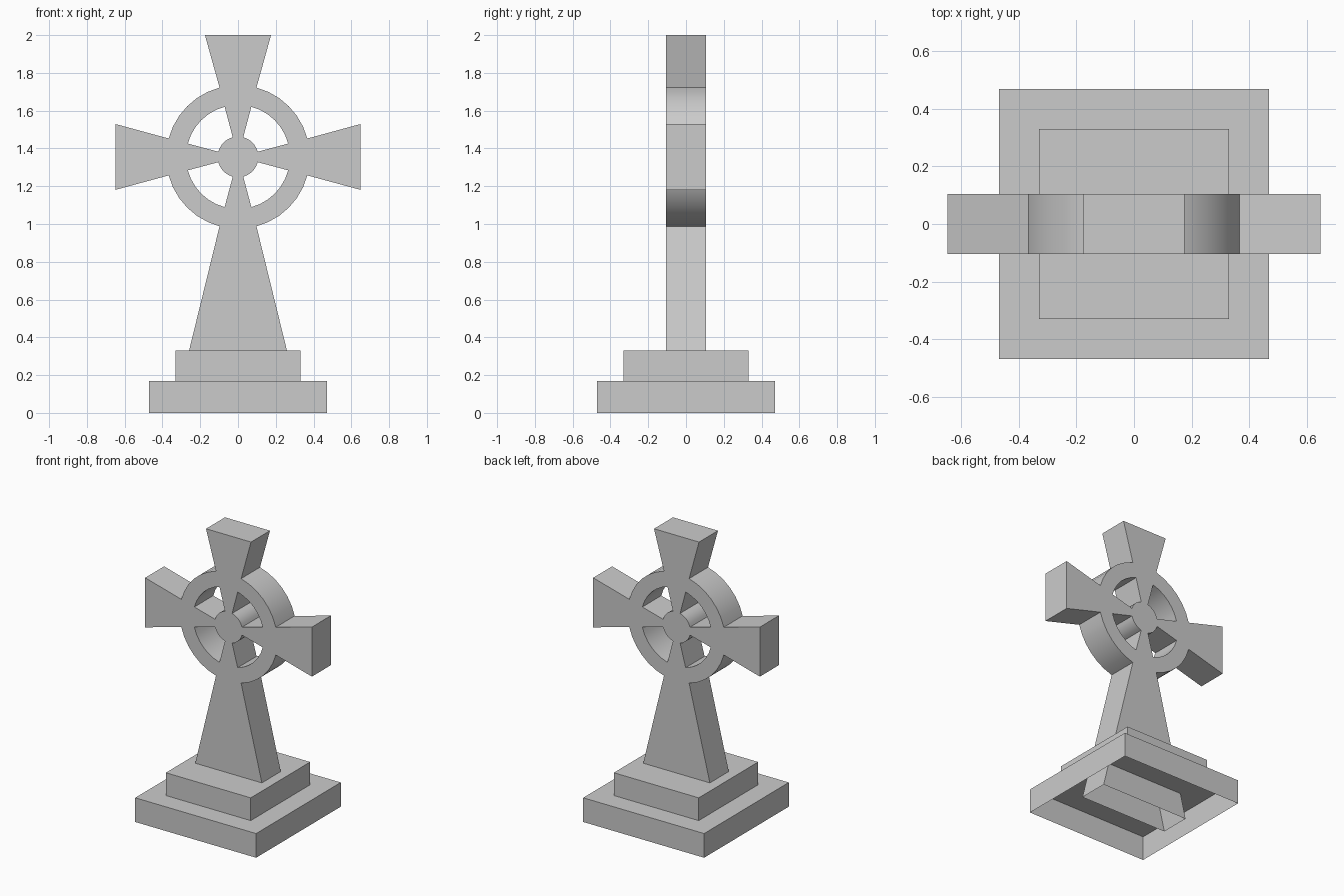
import bpy, bmesh
from math import cos, sin, radians

if "Cube" in bpy.data.objects:
    bpy.data.objects.remove(bpy.data.objects["Cube"])

CZ = 1.355        # height of the wheel centre
HALF_T = 0.105    # half thickness of the cross
A = 14.9          # half angle of each flared arm, degrees


def open_block(name, half, z0, z1):
    """Square plinth step without a bottom face."""
    bm = bmesh.new()
    bmesh.ops.create_cube(bm, size=1)
    for v in bm.verts:
        v.co = (v.co.x * 2 * half, v.co.y * 2 * half, z0 if v.co.z < 0 else z1)
    bm.normal_update()
    bmesh.ops.delete(bm, geom=[f for f in bm.faces if f.normal.z < -0.9], context='FACES')
    me = bpy.data.meshes.new(name)
    bm.to_mesh(me)
    bm.free()
    ob = bpy.data.objects.new(name, me)
    bpy.context.collection.objects.link(ob)
    return ob


def arc(r, start, n):
    """Points on the quarter arc between two neighbouring arms."""
    span = 90 - 2 * A
    angs = [radians(start + A + span * i / n) for i in range(n + 1)]
    return [(r * cos(a), r * sin(a)) for a in angs]


# Plinth
open_block("plinth_lower", 0.47, 0.0, 0.17)
open_block("plinth_upper", 0.33, 0.17, 0.33)

# Cross outline: ring arcs joined by the flared arm tips and the shaft foot
tips = [
    [(0.175, 0.645), (-0.175, 0.645)],
    [(-0.648, 0.174), (-0.648, -0.174)],
    [(-0.34, -CZ), (0.34, -CZ)],
    [(0.648, -0.174), (0.648, 0.174)],
]
outline, loops = [], []
for q in range(4):
    outline += arc(0.38, q * 90, 6) + tips[q]
    # Window between hub, ring and two arms
    loops.append(arc(0.275, q * 90, 6) + arc(0.108, q * 90, 5)[::-1])
loops.insert(0, outline)

cu = bpy.data.curves.new("cross", 'CURVE')
cu.dimensions = '2D'
cu.fill_mode = 'BOTH'
cu.extrude = HALF_T
for pts in loops:
    sp = cu.splines.new('POLY')
    sp.points.add(len(pts) - 1)
    for p, (x, y) in zip(sp.points, pts):
        p.co = (x, y, 0, 1)
    sp.use_cyclic_u = True
cross = bpy.data.objects.new("wheel_cross", cu)
bpy.context.collection.objects.link(cross)
bpy.ops.object.select_all(action='DESELECT')
cross.select_set(True)
bpy.context.view_layer.objects.active = cross
bpy.ops.object.convert(target='MESH')
cross = bpy.context.view_layer.objects.active

# Stand it upright, weld it and open the foot
bm = bmesh.new()
bm.from_mesh(cross.data)
for v in bm.verts:
    x, y, z = v.co
    v.co = (x, -z, y + CZ)
bmesh.ops.remove_doubles(bm, verts=bm.verts, dist=1e-4)
bmesh.ops.recalc_face_normals(bm, faces=bm.faces)
foot = [f for f in bm.faces if all(v.co.z < 1e-3 for v in f.verts)]
bmesh.ops.delete(bm, geom=foot, context='FACES')
bmesh.ops.dissolve_limit(bm, angle_limit=radians(1), verts=bm.verts, edges=bm.edges)
bm.to_mesh(cross.data)
bm.free()
bpy.ops.object.shade_smooth_by_angle(angle=radians(30))
